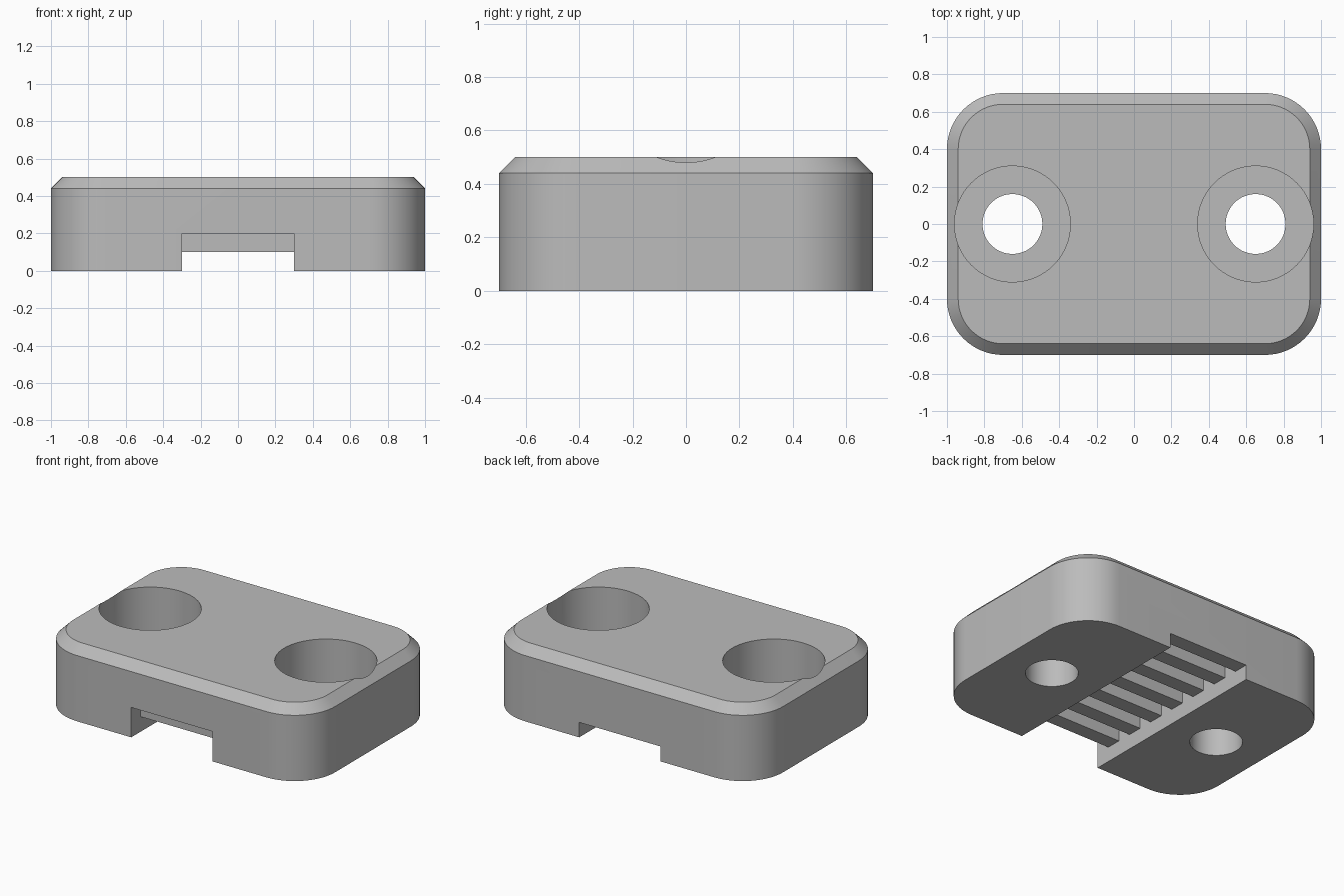
import bpy
import bmesh
from math import cos, sin, pi, radians

if "Cube" in bpy.data.objects:
    bpy.data.objects.remove(bpy.data.objects["Cube"], do_unlink=True)

GREY = (0.5, 0.5, 0.5, 1)
grey = bpy.data.materials.new("plain grey")
grey.use_nodes = True
grey.diffuse_color = GREY
grey.node_tree.nodes["Principled BSDF"].inputs["Base Color"].default_value = GREY


def outline(radius, steps=16):
    """Rounded rectangle around fixed corner centres."""
    points = []
    for quarter, (sx, sy) in enumerate([(1, 1), (-1, 1), (-1, -1), (1, -1)]):
        for i in range(steps + 1):
            a = (quarter + i / steps) * pi / 2
            points.append((sx * 0.7 + radius * cos(a), sy * 0.4 + radius * sin(a)))
    return points


def loft(name, rings):
    """Closed solid through a stack of (outline, height) rings."""
    bm = bmesh.new()
    loops = [[bm.verts.new((x, y, z)) for x, y in pts] for pts, z in rings]
    for low, high in zip(loops, loops[1:]):
        for i in range(len(low)):
            j = (i + 1) % len(low)
            bm.faces.new((low[i], low[j], high[j], high[i]))
    bm.faces.new(loops[0][::-1])
    bm.faces.new(loops[-1])
    mesh = bpy.data.meshes.new(name)
    bm.to_mesh(mesh)
    bm.free()
    obj = bpy.data.objects.new(name, mesh)
    bpy.context.collection.objects.link(obj)
    mesh.materials.append(grey)
    return obj


def cylinder(name, x, radius, bottom, top, sides=64):
    ring = [(x + radius * cos(2 * pi * i / sides), radius * sin(2 * pi * i / sides))
            for i in range(sides)]
    return loft(name, [(ring, bottom), (ring, top)])


def box(name, half_x, y0, y1, z0, z1):
    ring = [(-half_x, y0), (half_x, y0), (half_x, y1), (-half_x, y1)]
    return loft(name, [(ring, z0), (ring, z1)])


# Rounded block with a chamfered top edge
body = loft("clamp_body", [(outline(0.3), 0), (outline(0.3), 0.44), (outline(0.24), 0.5)])

# Counterbored screw holes
cutters = []
for side, x in (("left", 0.65), ("right", -0.65)):
    cutters.append(cylinder(side + "_counterbore_cutter", x, 0.31, 0.2, 0.7))
    cutters.append(cylinder(side + "_screw_hole_cutter", x, 0.16, -0.2, 0.3))

# Cable channel, and the slots that leave gripping ribs in its roof
cutters.append(box("channel_cutter", 0.3, -0.9, 0.9, -0.2, 0.1))
for i in range(7):
    y = -0.7 + i * 0.2
    start = y - 0.2 if i == 0 else y
    cutters.append(box("rib_slot_cutter", 0.3, start, y + 0.1, -0.1, 0.2))

# Cut everything out of the block and discard the cutters
bpy.context.view_layer.objects.active = body
for cutter in cutters:
    cut = body.modifiers.new(cutter.name, "BOOLEAN")
    cut.operation = "DIFFERENCE"
    cut.solver = "EXACT"
    cut.object = cutter
    bpy.ops.object.modifier_apply(modifier=cut.name)
    bpy.data.objects.remove(cutter, do_unlink=True)

# Smooth curved walls, crisp edges
bpy.ops.object.select_all(action="DESELECT")
body.select_set(True)
bpy.ops.object.shade_smooth_by_angle(angle=radians(30))
